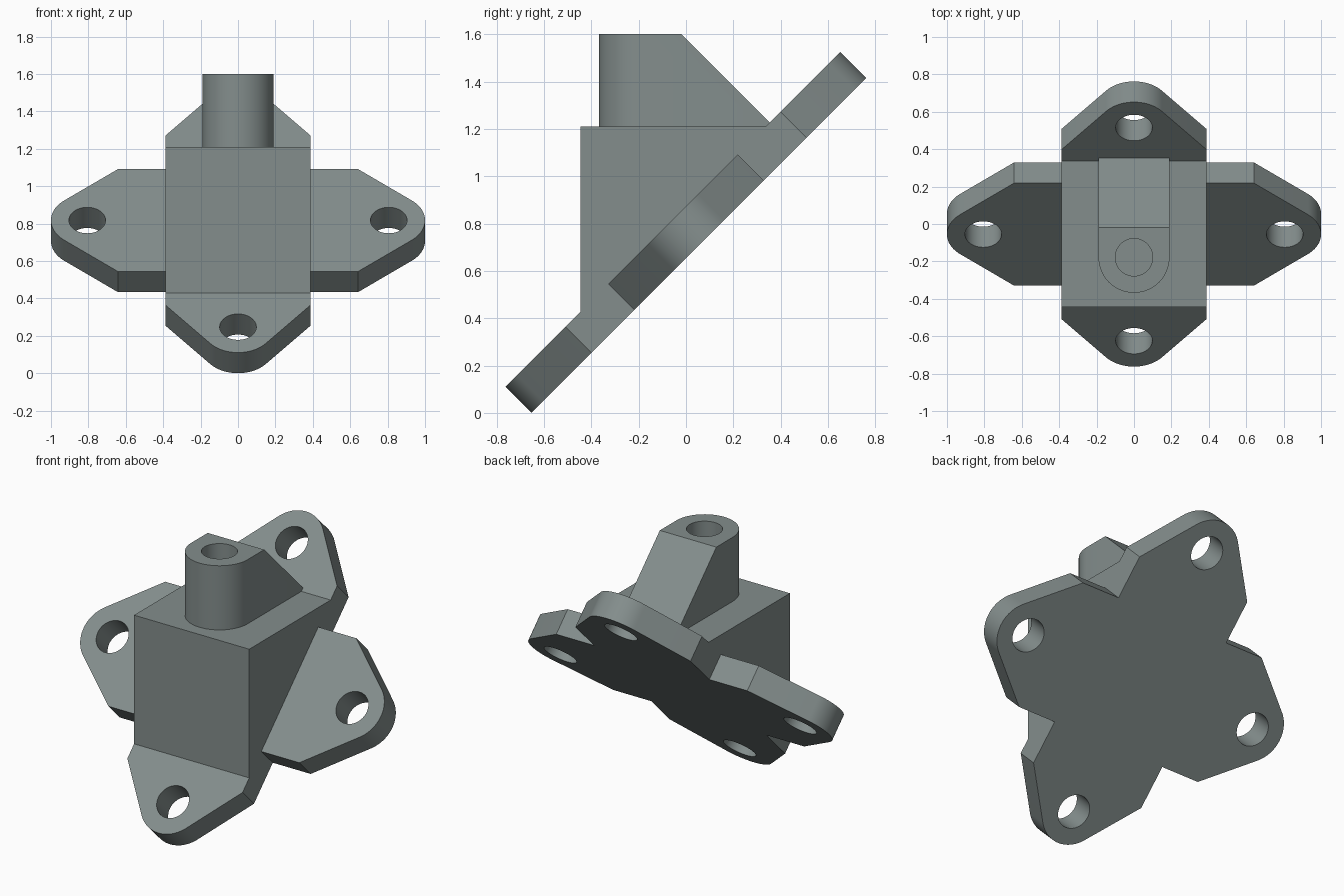
import bpy, bmesh, math
from mathutils import Matrix, Vector

if "Cube" in bpy.data.objects:
    bpy.data.objects.remove(bpy.data.objects["Cube"])

W, TAPER = 0.387, 0.642          # half width of cross arms, start of taper
LUG, LUG_R, HOLE_R = 0.806, 0.194, 0.098
THICK = 0.156

grey = bpy.data.materials.new("steel grey")
grey.diffuse_color = (0.23, 0.27, 0.265, 1)
grey.use_nodes = True
grey.node_tree.nodes["Principled BSDF"].inputs["Base Color"].default_value = grey.diffuse_color


def prism(name, points, extrude, matrix=Matrix()):
    """Closed solid from a planar outline swept along a vector."""
    bm = bmesh.new()
    face = bm.faces.new([bm.verts.new(p) for p in points])
    new = bmesh.ops.extrude_face_region(bm, geom=[face], use_keep_orig=True)["geom"]
    bmesh.ops.translate(bm, vec=Vector(extrude),
                        verts=[v for v in new if isinstance(v, bmesh.types.BMVert)])
    bmesh.ops.transform(bm, matrix=matrix, verts=bm.verts)
    bmesh.ops.recalc_face_normals(bm, faces=bm.faces)
    mesh = bpy.data.meshes.new(name)
    bm.to_mesh(mesh)
    bm.free()
    mesh.materials.append(grey)
    ob = bpy.data.objects.new(name, mesh)
    bpy.context.collection.objects.link(ob)
    return ob


def arc(cx, cy, r, a0, a1, n):
    return [(cx + r * math.cos(a0 + (a1 - a0) * i / n),
             cy + r * math.sin(a0 + (a1 - a0) * i / n), 0) for i in range(n + 1)]


def circle(cx, cy, r):
    return arc(cx, cy, r, 0, 2 * math.pi, 48)[:-1]


def combine(target, tool, operation):
    mod = target.modifiers.new(operation.lower(), 'BOOLEAN')
    mod.operation, mod.object, mod.solver = operation, tool, 'EXACT'
    bpy.context.view_layer.objects.active = target
    bpy.ops.object.modifier_apply(modifier=mod.name)
    bpy.data.objects.remove(tool)


# Tilted cross-shaped mounting plate with four rounded lugs
tilt = Matrix.Translation((0, 0.055, 0.7075)) @ Matrix.Rotation(math.radians(45), 4, 'X')
dx, dy = LUG - TAPER, W
tangent = math.pi / 2 - (math.atan2(dy, dx) - math.asin(LUG_R / math.hypot(dx, dy)))
arm = [(W, -W, 0), (TAPER, -W, 0)] + arc(LUG, 0, LUG_R, -tangent, tangent, 24) + [(TAPER, W, 0)]
outline = []
for k in range(4):
    turn = Matrix.Rotation(k * math.pi / 2, 3, 'Z')
    outline += [turn @ Vector(p) for p in arm]
for p in outline:                 # keep the arm sides exactly in line with the body
    if abs(abs(p.x) - W) < 1e-4:
        p.x = math.copysign(W, p.x)
bracket = prism("angled_bracket", outline, (0, 0, THICK), tilt)

# Wedge body standing on the plate
body = prism("body", [(-W, -0.445, 0.4275), (-W, -0.445, 1.21), (-W, 0.3375, 1.21),
                      (-W, 0.3875, 1.16), (-W, -0.395, 0.3775)], (2 * W, 0, 0))
combine(bracket, body, 'UNION')

# Round-fronted boss with a sloping back
BOSS_Y, BOSS_R = -0.178, 0.19
foot = arc(0, BOSS_Y, BOSS_R, math.pi, 2 * math.pi, 32) + [(BOSS_R, 0.4, 0), (-BOSS_R, 0.4, 0)]
boss = prism("boss", foot, (0, 0, 0.5), Matrix.Translation((0, 0, 1.1)))
slope = prism("slope_cutter", [(-1, -0.12, 1.7), (-1, 0.6, 0.98), (-1, 0.6, 1.7)], (2, 0, 0))
combine(boss, slope, 'DIFFERENCE')
combine(bracket, boss, 'UNION')

# Bore in the boss and a bolt hole in each lug
bore = prism("bore_cutter", circle(0, BOSS_Y, 0.1), (0, 0, 0.6),
             Matrix.Translation((0, 0, 1.2)))
combine(bracket, bore, 'DIFFERENCE')
for x, y in ((LUG, 0), (0, LUG), (-LUG, 0), (0, -LUG)):
    hole = prism("hole_cutter", circle(x, y, HOLE_R), (0, 0, THICK + 0.1),
                 tilt @ Matrix.Translation((0, 0, -0.05)))
    combine(bracket, hole, 'DIFFERENCE')

# Smooth the curved walls, keep the edges sharp
bpy.ops.object.select_all(action='DESELECT')
bracket.select_set(True)
bpy.context.view_layer.objects.active = bracket
bpy.ops.object.shade_smooth_by_angle(angle=math.radians(25))
